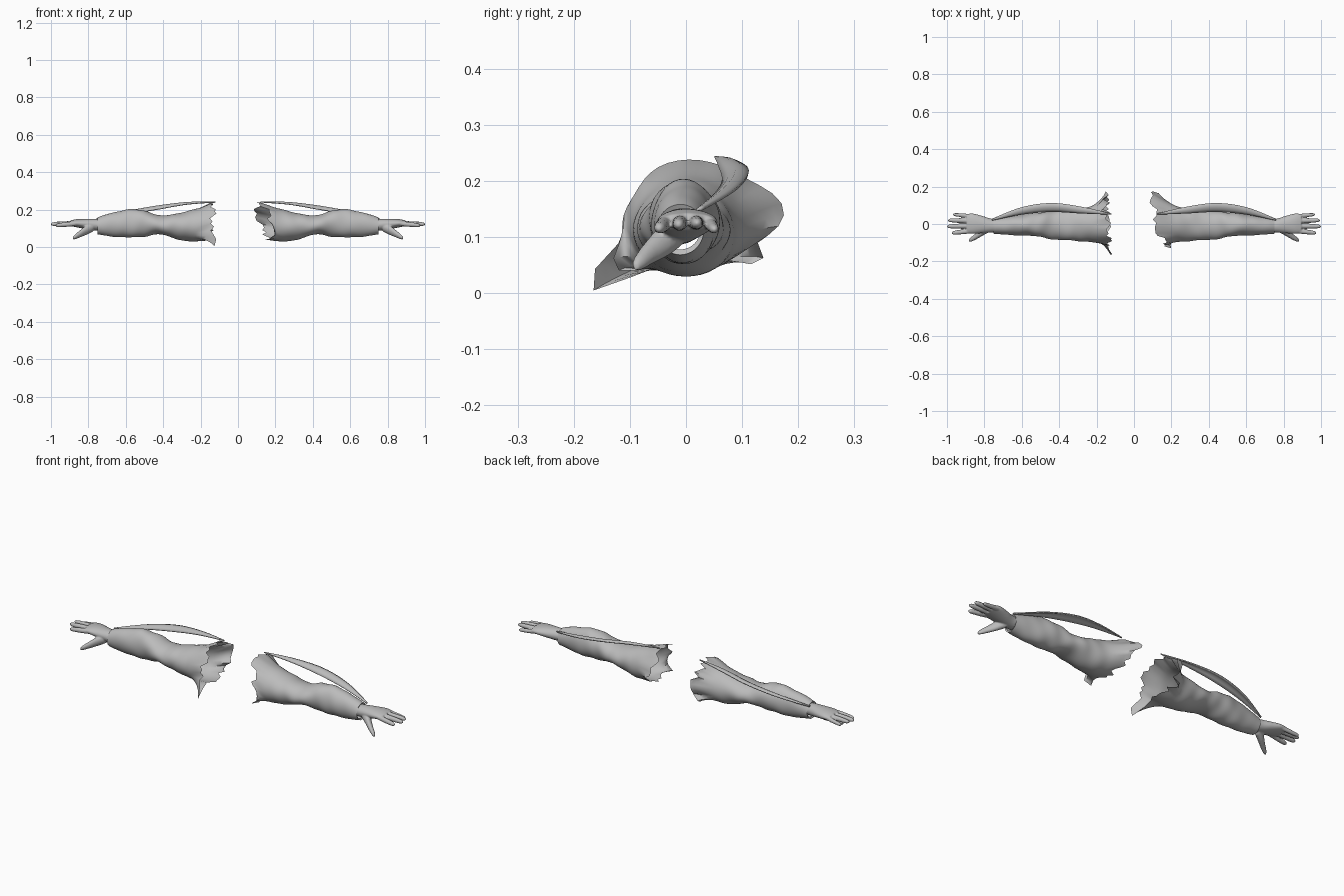
import bpy, bmesh, math, random
from math import sin, cos, pi, exp

old = bpy.data.objects.get("Cube")
if old:
    bpy.data.objects.remove(old)

grey = bpy.data.materials.new("plain_grey")
grey.use_nodes = True
grey.diffuse_color = (0.5, 0.5, 0.5, 1)
grey.node_tree.nodes["Principled BSDF"].inputs["Base Color"].default_value = (0.5, 0.5, 0.5, 1)


def spline(rows, t):
    """Catmull-Rom sample of a table of rows, with t from 0 to 1."""
    pos = min(max(t, 0), 1) * (len(rows) - 1)
    i = min(int(pos), len(rows) - 2)
    f = pos - i
    a, b, c, d = (rows[min(max(k, 0), len(rows) - 1)] for k in (i - 1, i, i + 1, i + 2))
    return [q + 0.5 * f * ((r - p) + f * ((2 * p - 5 * q + 4 * r - s) + f * (3 * (q - r) + s - p)))
            for p, q, r, s in zip(a, b, c, d)]


def add_rings(bm, rings, closed=True, caps=False):
    """Skin a list of equally long point rows."""
    rows = [[bm.verts.new(p) for p in ring] for ring in rings]
    n = len(rows[0])
    for low, high in zip(rows, rows[1:]):
        for k in range(n if closed else n - 1):
            m = (k + 1) % n
            bm.faces.new((low[k], low[m], high[m], high[k]))
    if caps:
        bm.faces.new(rows[0])
        bm.faces.new(rows[-1])


def finish(bm, name, side, angle=50):
    """Put the mesh on its side of the body, shade it and colour it."""
    for v in bm.verts:
        v.co.x *= side
    bmesh.ops.remove_doubles(bm, verts=bm.verts, dist=0.0002)
    bmesh.ops.recalc_face_normals(bm, faces=bm.faces)
    mesh = bpy.data.meshes.new(name)
    bm.to_mesh(mesh)
    bm.free()
    obj = bpy.data.objects.new(name, mesh)
    bpy.context.collection.objects.link(obj)
    mesh.materials.append(grey)
    bpy.ops.object.select_all(action="DESELECT")
    obj.select_set(True)
    bpy.context.view_layer.objects.active = obj
    bpy.ops.object.shade_smooth_by_angle(angle=math.radians(angle))
    return obj


def bump(a, centre, width):
    d = (a - centre + pi) % (2 * pi) - pi
    return exp(-(d / width) ** 2)


# Sleeve stations: x, front y, back y, bottom z, top z
SLEEVE = [
    (0.14, -0.12, 0.13, 0.04, 0.238), (0.21, -0.10, 0.10, 0.03, 0.208),
    (0.28, -0.092, 0.086, 0.032, 0.19), (0.35, -0.088, 0.078, 0.05, 0.175),
    (0.42, -0.084, 0.07, 0.068, 0.168), (0.49, -0.07, 0.062, 0.058, 0.192),
    (0.56, -0.063, 0.056, 0.052, 0.202), (0.63, -0.06, 0.046, 0.052, 0.192),
    (0.70, -0.056, 0.037, 0.06, 0.176), (0.75, -0.052, 0.032, 0.068, 0.158),
]
# Torn shoulder edge for each side: angle, width, outward stretch
BACK_POINT = (0.05, 0.45, 0.36)
FRONT_TUCK = (pi - 0.45, 0.55, -0.14)
TEARS = {
    1: (BACK_POINT, FRONT_TUCK, (pi + 0.75, 0.25, 0.42)),
    -1: (BACK_POINT, FRONT_TUCK, (pi + 0.75, 0.2, 0.95), (-0.7, 0.12, 0.4)),
}


def build_sleeve(name, side):
    rng = random.Random(4 if side > 0 else 9)
    segments, stations = 40, 44
    jag = [rng.uniform(-0.02, 0.025) for _ in range(segments)]
    rings = []
    for j in range(stations + 1):
        t = j / stations
        x, front, back, low, high = spline(SLEEVE, t)
        torn = max(0, 1 - t * 7) ** 1.5
        ring = []
        for k in range(segments):
            a = 2 * pi * k / segments
            # soft cloth folds
            r = 1 + 0.025 * sin(3 * a + 22 * t) * sin(pi * t) + 0.02 * sin(2 * a - 47 * t) * sin(pi * t)
            # flared back point and hanging flaps
            r += torn * sum(stretch * bump(a, centre, width) for centre, width, stretch in TEARS[side])
            slope = -0.03 * cos(a) - 0.025 * sin(a) if side > 0 else 0.01 * cos(a)
            ring.append((x + torn * (slope + jag[k]),
                         (front + back) / 2 + r * cos(a) * (back - front) / 2,
                         max(0, (low + high) / 2 + r * sin(a) * (high - low) / 2)))
        rings.append(ring)
    # cuff turned inwards around the wrist
    cy, cz = -0.01, 0.116
    rings.append([(x - 0.004, cy + (y - cy) * 0.85, cz + (z - cz) * 0.8) for x, y, z in rings[-1]])
    bm = bmesh.new()
    add_rings(bm, rings)
    finish(bm, name, side)


def add_limb(bm, path, sides=14, steps=12):
    """Rounded limb from rows of x, y, z, half width, half height."""
    rings = []
    for j in range(steps + 1):
        x, y, z, w, h = spline(path, j / steps)
        rings.append([(x, y + w * cos(2 * pi * k / sides), z + h * sin(2 * pi * k / sides))
                      for k in range(sides)])
    add_rings(bm, rings, caps=True)


# Fingers: knuckle y, tip y, tip x, tip z, radius
FINGERS = [(-0.036, -0.048, 0.975, 0.115, 0.0125), (-0.01, -0.013, 1.0, 0.122, 0.013),
           (0.017, 0.02, 0.994, 0.124, 0.0125), (0.041, 0.051, 0.968, 0.113, 0.0105)]


def build_hand(name, side):
    bm = bmesh.new()
    # wrist and palm
    add_limb(bm, [(0.70, -0.01, 0.116, 0.034, 0.029), (0.76, -0.009, 0.119, 0.037, 0.031),
                  (0.81, -0.003, 0.123, 0.046, 0.028), (0.86, 0.002, 0.127, 0.054, 0.022),
                  (0.895, 0.003, 0.127, 0.051, 0.015)], sides=24, steps=20)
    # fingers
    for root, tip, end, z, r in FINGERS:
        start, span = 0.86, end - 0.86
        path = []
        for f, scale in ((0, 1), (0.35, 1.05), (0.7, 0.95), (0.92, 0.75), (1, 0.3)):
            path.append((start + span * f, root + (tip - root) * f,
                         0.126 + (z - 0.126) * f, r * scale, r * scale))
        add_limb(bm, path)
    # thumb
    add_limb(bm, [(0.775, -0.02, 0.108, 0.024, 0.026), (0.81, -0.04, 0.091, 0.023, 0.026),
                  (0.845, -0.066, 0.07, 0.017, 0.019), (0.872, -0.083, 0.054, 0.012, 0.013),
                  (0.883, -0.089, 0.047, 0.005, 0.006)])
    hand = finish(bm, name, side)
    # blend the parts into one skin
    remesh = hand.modifiers.new("blend", "REMESH")
    remesh.mode = "VOXEL"
    remesh.voxel_size = 0.0035
    remesh.use_smooth_shade = True
    smooth = hand.modifiers.new("soften", "SMOOTH")
    smooth.factor = 0.5
    smooth.iterations = 3


# Ribbon rows: x, inner y, outer y, inner z, outer z
RIBBON = [(0.12, 0.05, 0.056, 0.243, 0.243), (0.28, 0.056, 0.092, 0.23, 0.236),
          (0.44, 0.064, 0.112, 0.202, 0.218), (0.60, 0.05, 0.09, 0.177, 0.188),
          (0.76, 0.018, 0.028, 0.15, 0.15)]


def build_ribbon(name, side):
    rows = []
    for j in range(29):
        x, y0, y1, z0, z1 = spline(RIBBON, j / 28)
        rows.append([(x, y0 + (y1 - y0) * u, z0 + (z1 - z0) * u + 0.2 * (y1 - y0) * sin(pi * u))
                     for u in (0, 0.25, 0.5, 0.75, 1)])
    bm = bmesh.new()
    add_rings(bm, rows, closed=False)
    ribbon = finish(bm, name, side)
    ribbon.modifiers.new("thickness", "SOLIDIFY").thickness = 0.006


for label, sign in (("left", 1), ("right", -1)):
    build_sleeve(label + "_sleeve", sign)
    build_hand(label + "_hand", sign)
    build_ribbon(label + "_ribbon", sign)
